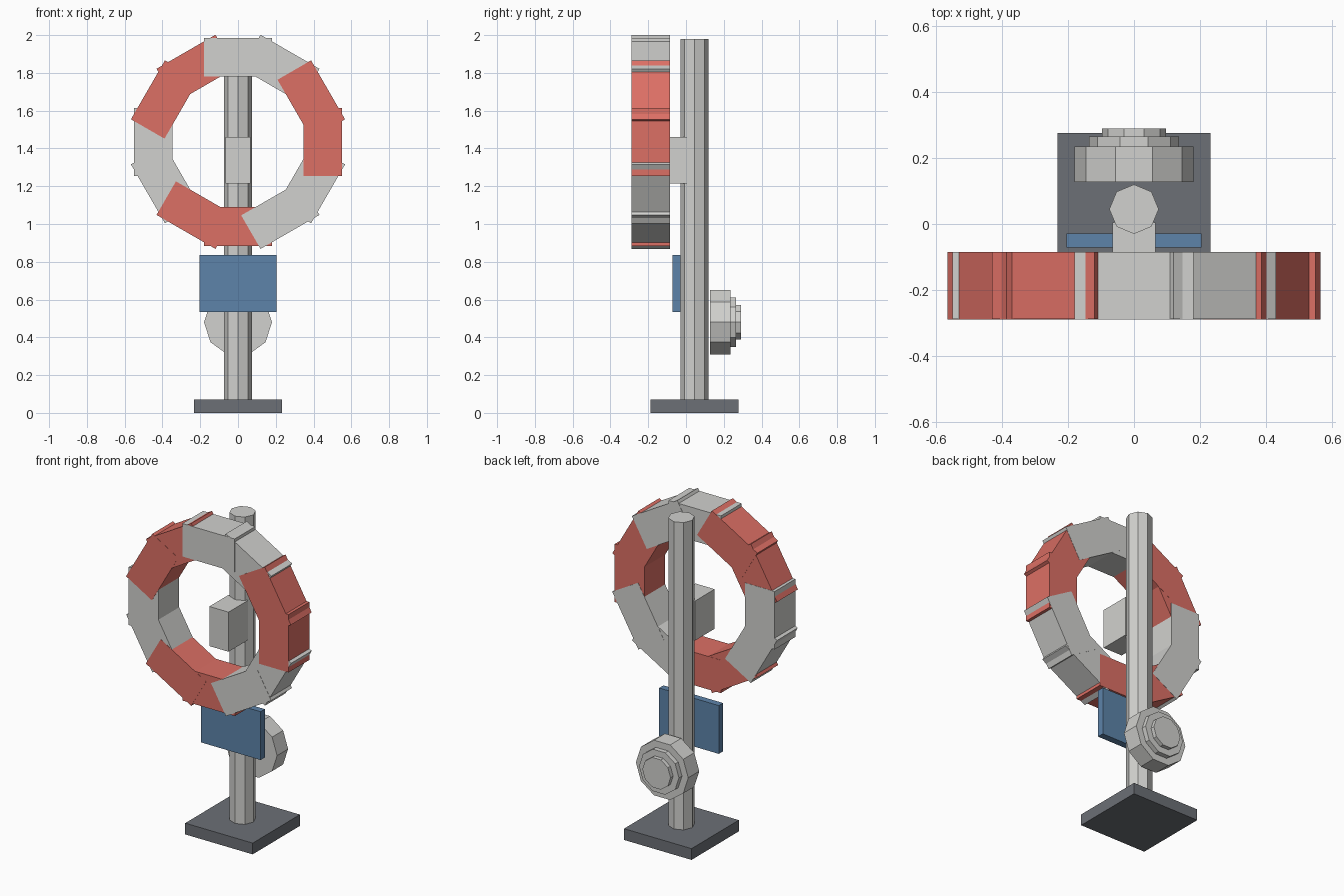
import bpy, bmesh
from math import radians, sin, cos
from mathutils import Matrix, Vector

cube = bpy.data.objects.get("Cube")
if cube:
    bpy.data.objects.remove(cube, do_unlink=True)


def material(name, rgb):
    mat = bpy.data.materials.new(name)
    mat.use_nodes = True
    color = (*rgb, 1)
    mat.diffuse_color = color
    mat.node_tree.nodes["Principled BSDF"].inputs["Base Color"].default_value = color
    return mat


RED = material("life_ring_red", (0.72, 0.16, 0.13))
LIGHT = material("light_grey", (0.64, 0.64, 0.62))
BLUE = material("sign_blue", (0.11, 0.23, 0.40))
DARK = material("dark_grey", (0.15, 0.16, 0.18))


def finish(name, bm, mat):
    mesh = bpy.data.meshes.new(name)
    bm.to_mesh(mesh)
    bm.free()
    mesh.materials.append(mat)
    obj = bpy.data.objects.new(name, mesh)
    bpy.context.collection.objects.link(obj)
    return obj


def box(name, center, size, mat, turn=0):
    bm = bmesh.new()
    matrix = (Matrix.Translation(center) @ Matrix.Rotation(turn, 4, 'Y')
              @ Matrix.Diagonal((*size, 1)))
    bmesh.ops.create_cube(bm, size=1, matrix=matrix)
    return finish(name, bm, mat)


def cylinder(name, center, radius, depth, sides, mat, rotation=Matrix()):
    bm = bmesh.new()
    bmesh.ops.create_cone(bm, cap_ends=True, segments=sides, radius1=radius,
                          radius2=radius, depth=depth,
                          matrix=Matrix.Translation(center) @ rotation)
    return finish(name, bm, mat)


# Stand: base plate, octagonal pole and sign
POLE_Y = 0.045
box("base_plate", (0, POLE_Y, 0.035), (0.464, 0.464, 0.07), DARK)
cylinder("pole", (0, POLE_Y, 1.025), 0.075, 1.91, 8, LIGHT)
box("sign_board", (0, -0.05, 0.685), (0.41, 0.042, 0.3), BLUE)

# Hook block that carries the ring
box("ring_bracket", (0, -0.091, 1.338), (0.132, 0.192, 0.246), LIGHT)

# Life ring: twelve overlapping blocks in pairs of alternating colour.
# Blocks in the forward set sit a hair ahead so overlaps resolve cleanly.
RING = Vector((0, -0.187, 1.435))
FORWARD = (0, 2, 3, 5, 7, 10)
for i in range(12):
    angle = radians(30 * i)
    lean = -0.0006 if i in FORWARD else 0.0006
    offset = Vector((sin(angle) * 0.448, lean, cos(angle) * 0.448))
    mat = RED if (i // 2) % 2 else LIGHT
    box(f"ring_block_{i + 1}", RING + offset, (0.36, 0.204, 0.205), mat, angle)

# Stepped reel on the back of the pole
facing_back = Matrix.Rotation(radians(90), 4, 'X') @ Matrix.Rotation(radians(90), 4, 'Z')
for name, radius, start, end in (("reel_drum", 0.18, 0.127, 0.235),
                                 ("reel_step", 0.137, 0.235, 0.265),
                                 ("reel_cap", 0.097, 0.265, 0.29)):
    cylinder(name, (0, (start + end) / 2, 0.48), radius, end - start, 10, LIGHT, facing_back)
